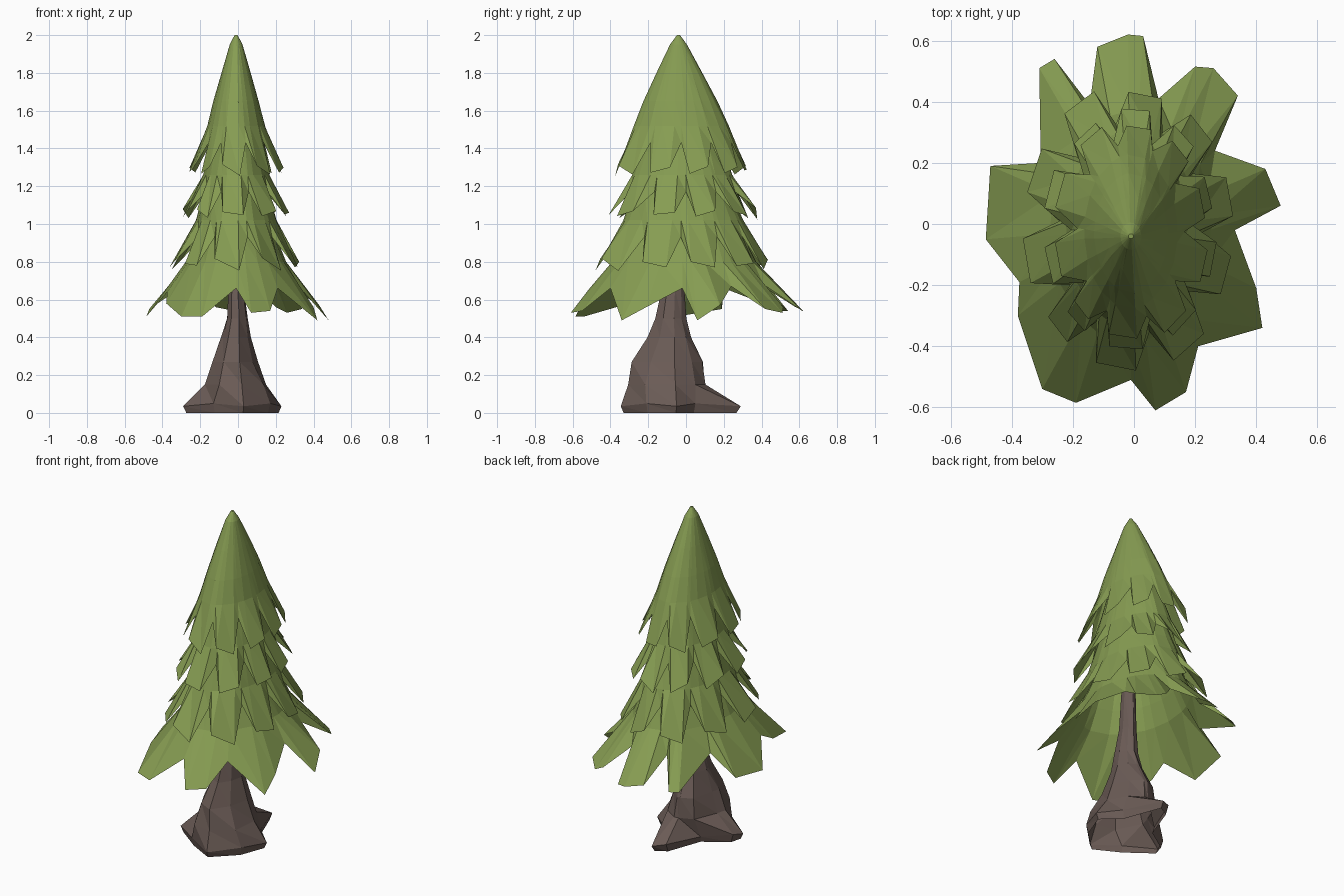
import bpy, math, random

random.seed(4)
TAU = math.tau


def material(name, rgb):
    m = bpy.data.materials.new(name)
    m.diffuse_color = (*rgb, 1)
    return m


GREEN = material("pine green", (0.24, 0.335, 0.085))
BROWN = material("bark brown", (0.145, 0.105, 0.092))


def loft(name, rings, mat, cap_top=False):
    """Join rings of equal length (listed top to bottom, counter-clockwise)."""
    n = len(rings[0])
    verts = [p for ring in rings for p in ring]
    faces = []
    for r in range(len(rings) - 1):
        for i in range(n):
            j = (i + 1) % n
            a, b, c, d = r * n + i, (r + 1) * n + i, (r + 1) * n + j, r * n + j
            faces += [(a, b, c), (a, c, d)]
    if cap_top:
        faces.append(tuple(range(n)))
    me = bpy.data.meshes.new(name)
    me.from_pydata(verts, [], faces)
    me.materials.append(mat)
    ob = bpy.data.objects.new(name, me)
    bpy.context.collection.objects.link(ob)
    return ob


def ellipse(angles, z, rx, ry, cx=-0.01, cy=-0.03, wobble=0.0):
    pts = []
    for a in angles:
        k = 1 + random.uniform(-wobble, wobble)
        pts.append((cx + rx * k * math.cos(a), cy + ry * k * math.sin(a), z))
    return pts


def skirt(name, rim, rings, cap=False):
    """Jagged foliage layer: elliptical rings running down to a toothed rim."""
    z, rx, ry, cy = rings[-1]
    angles = [math.atan2((y - cy) / ry, (x + 0.01) / rx) for x, y, _ in rim]
    upper = [ellipse(angles, z, rx, ry, cy=cy, wobble=0.01) for z, rx, ry, cy in rings]
    return loft(name, upper + [rim], GREEN, cap_top=cap)


# Notch directions shared by the three upper layers, in degrees
NOTCHES = [0, 33, 66, 104, 140, 178, 214, 243, 287, 326]


def toothed_rim(notch, tip, cy, turn=0):
    """notch and tip are (rx, ry, z); each tooth is a notch and a wide blunt tip."""
    rim = []
    for t, deg in enumerate(NOTCHES):
        step = (NOTCHES[(t + 1) % len(NOTCHES)] - deg) % 360
        k = random.uniform(0.96, 1.03)
        low = random.uniform(0, 0.06)
        for off, (rx, ry, z), dz in ((0, notch, 0), (0.22, tip, low), (0.72, tip, 0.05 - low)):
            a = math.radians(deg + turn + off * step)
            s = k if off else 1
            rim.append((-0.01 + rx * s * math.cos(a), cy + ry * s * math.sin(a), z + dz))
    return rim


# Foliage layers, top to bottom
skirt("foliage_top",
      toothed_rim((0.175, 0.29, 1.43), (0.25, 0.36, 1.26), -0.025),
      [(2.0, 0.008, 0.008, -0.04), (1.95, 0.034, 0.045, -0.04),
       (1.8, 0.078, 0.122, -0.035), (1.65, 0.12, 0.195, -0.03),
       (1.52, 0.152, 0.25, -0.025)], cap=True)

skirt("foliage_upper_middle",
      toothed_rim((0.195, 0.295, 1.17), (0.28, 0.39, 1.03), -0.015, 3),
      [(1.55, 0.10, 0.17, -0.03), (1.38, 0.145, 0.225, -0.02), (1.26, 0.175, 0.268, -0.02)])

skirt("foliage_lower_middle",
      toothed_rim((0.235, 0.35, 0.93), (0.345, 0.465, 0.76), -0.015, -2),
      [(1.28, 0.14, 0.22, -0.02), (1.12, 0.185, 0.28, -0.02), (1.02, 0.213, 0.318, -0.015)])

# Lowest layer, with the rim following the large uneven fronds
low_rim = [
    (0.48, 0.06, .49), (0.43, 0.18, .57), (0.265, 0.24, .67),
    (0.34, 0.42, .55), (0.26, 0.51, .53), (0.20, 0.515, .56), (0.08, 0.41, .68),
    (0.03, 0.615, .54), (-0.02, 0.62, .54), (-0.12, 0.58, .56), (-0.145, 0.39, .68),
    (-0.26, 0.54, .54), (-0.31, 0.51, .54), (-0.305, 0.20, .66),
    (-0.47, 0.19, .55), (-0.485, -0.05, .51), (-0.375, -0.19, .64),
    (-0.38, -0.30, .58), (-0.30, -0.54, .51), (-0.19, -0.585, .51), (-0.01, -0.51, .66),
    (0.07, -0.61, .53), (0.17, -0.55, .54), (0.21, -0.40, .66),
    (0.42, -0.34, .49), (0.40, -0.21, .56), (0.33, -0.02, .66)]
skirt("foliage_bottom", low_rim,
      [(1.08, 0.16, 0.25, -0.015), (0.92, 0.215, 0.32, -0.01), (0.80, 0.265, 0.38, -0.01)])

# Trunk with spreading roots, open underneath
roots = [(0.23, -0.05), (0.12, 0.05), (0.03, 0.29), (-0.04, 0.25), (-0.12, 0.03),
         (-0.27, -0.07), (-0.29, -0.14), (-0.13, -0.26), (0.03, -0.345), (0.17, -0.21)]
cx, cy = -0.02, -0.10
angles = [math.atan2(y - cy, x - cx) % TAU for x, y in roots]
trunk = [ellipse(angles, z, rx, ry, x0, y0, w) for z, rx, ry, x0, y0, w in (
    (0.92, 0.035, 0.045, -0.01, -0.06, 0),
    (0.66, 0.042, 0.06, -0.01, -0.07, 0.05),
    (0.50, 0.055, 0.08, -0.005, -0.08, 0.06),
    (0.40, 0.075, 0.115, -0.01, -0.085, 0.08),
    (0.27, 0.115, 0.185, -0.015, -0.10, 0.08),
    (0.15, 0.155, 0.215, -0.01, -0.10, 0.08))]
trunk.append([(x, y, 0.05 if i % 2 else 0.035) for i, (x, y) in enumerate(roots)])
trunk.append([(cx + (x - cx) * .94, cy + (y - cy) * .94, 0) for x, y in roots])
loft("trunk", trunk, BROWN, cap_top=True)
